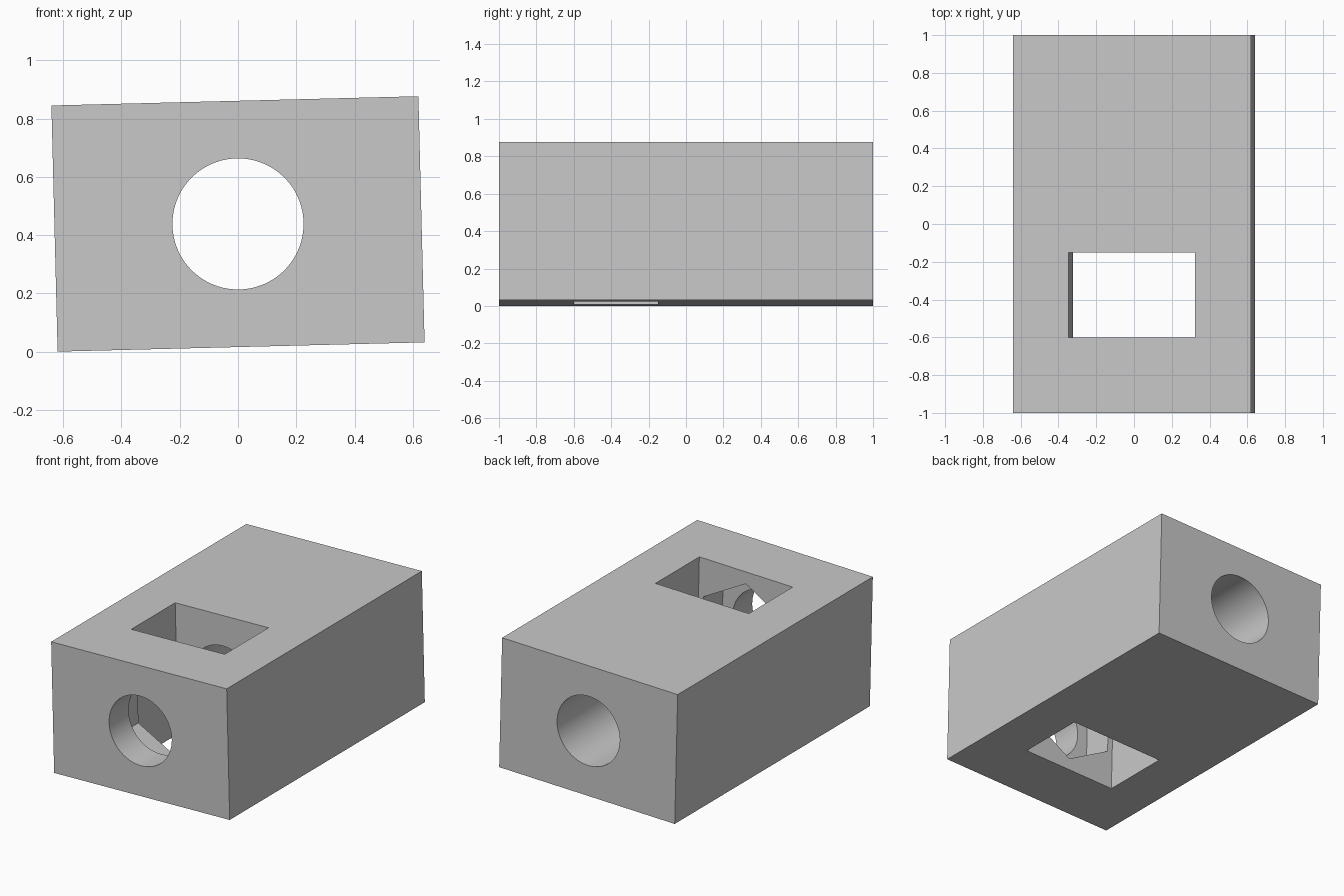
import bpy
import math

if "Cube" in bpy.data.objects:
    bpy.data.objects.remove(bpy.data.objects["Cube"], do_unlink=True)

WIDTH, LENGTH, HEIGHT = 1.26, 2.0, 0.845
TILT = -0.0252
CENTRE_Z = 0.438

grey = bpy.data.materials.new("light_grey")
grey.use_nodes = True
grey.diffuse_color = (0.58, 0.58, 0.58, 1)
grey.node_tree.nodes["Principled BSDF"].inputs["Base Color"].default_value = (0.58, 0.58, 0.58, 1)


def box(name, size, y=0):
    bpy.ops.mesh.primitive_cube_add(size=1, location=(0, y, 0))
    ob = bpy.context.object
    ob.name = name
    ob.scale = size
    bpy.ops.object.transform_apply(location=True, rotation=False, scale=True)
    return ob


def prism(name, sides, radius, y_from, y_to, turn=0.0):
    # Prism lying along y
    bpy.ops.mesh.primitive_cylinder_add(vertices=sides, radius=radius, depth=y_to - y_from)
    ob = bpy.context.object
    ob.name = name
    ob.rotation_euler.z = turn
    bpy.ops.object.transform_apply(location=False, rotation=True, scale=False)
    ob.rotation_euler.x = math.pi / 2
    ob.location.y = (y_from + y_to) / 2
    bpy.ops.object.transform_apply(location=True, rotation=True, scale=False)
    return ob


def cut(body, cutter):
    cutter.hide_render = True
    mod = body.modifiers.new("cut", "BOOLEAN")
    mod.operation = "DIFFERENCE"
    mod.solver = "EXACT"
    mod.object = cutter
    bpy.ops.object.select_all(action="DESELECT")
    body.select_set(True)
    bpy.context.view_layer.objects.active = body
    bpy.ops.object.modifier_apply(modifier=mod.name)
    bpy.data.objects.remove(cutter, do_unlink=True)


# Solid block
block = box("bored_block", (WIDTH, LENGTH, HEIGHT))
block.data.materials.append(grey)

# Vertical rectangular window, through top and bottom
cut(block, box("window_cutter", (0.67, 0.45, 1.2), y=-0.375))

# Hexagonal recess in the window's front wall, one corner up
cut(block, prism("hex_recess_cutter", 6, 0.345, -0.8, -0.4))

# Round bore along the whole length
cut(block, prism("bore_cutter", 96, 0.225, -1.2, 1.2))

# Slight lean about the long axis, resting on the lower edge
block.rotation_euler.y = TILT
block.location.z = CENTRE_Z
bpy.ops.object.transform_apply(location=True, rotation=True, scale=False)
lowest = min(v.co.z for v in block.data.vertices)
for v in block.data.vertices:
    v.co.z -= lowest

bpy.ops.object.shade_smooth_by_angle(angle=math.radians(30))
